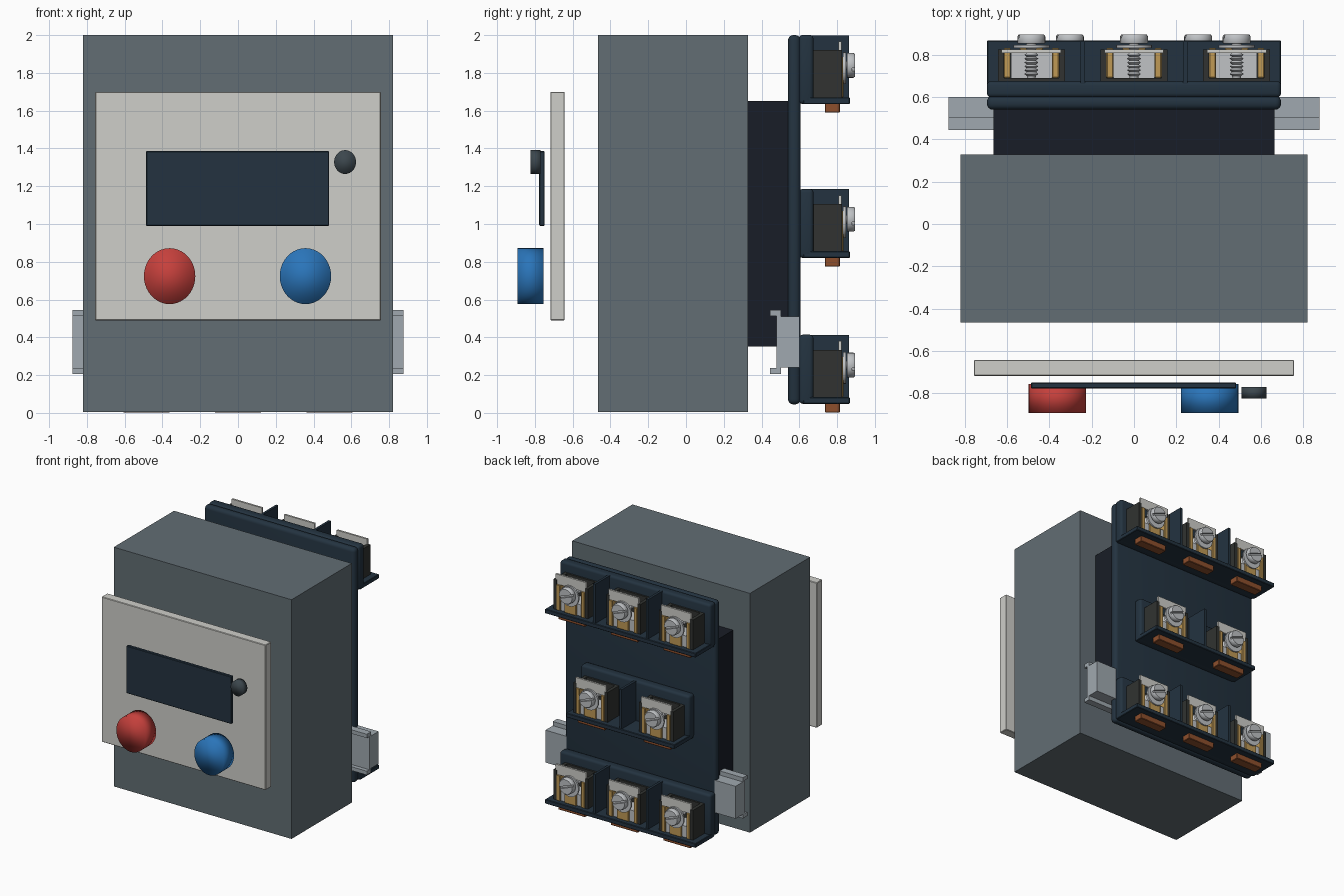
import bpy, bmesh, math
from mathutils import Matrix, Vector

if "Cube" in bpy.data.objects:
    bpy.data.objects.remove(bpy.data.objects["Cube"])


def mat(name, r, g, b):
    m = bpy.data.materials.new(name)
    lin = [(c / 255) ** 2.2 for c in (r, g, b)]
    m.diffuse_color = (*lin, 1)
    m.use_nodes = True
    m.node_tree.nodes["Principled BSDF"].inputs["Base Color"].default_value = m.diffuse_color
    return m


SLATE = mat("slate", 98, 109, 115)
BLACK = mat("black_plastic", 31, 35, 43)
NAVY = mat("navy_plastic", 40, 54, 66)
CREAM = mat("cream", 205, 205, 200)
RED = mat("red", 196, 66, 62)
BLUE = mat("blue", 46, 116, 184)
STEEL = mat("steel", 158, 167, 174)
SILVER = mat("silver", 190, 193, 196)
BRASS = mat("brass", 190, 152, 86)
OLIVE = mat("olive_black", 52, 54, 52)
COPPER = mat("copper", 140, 80, 48)
LAMP = mat("lamp_grey", 62, 72, 78)


def add(name, bm, material):
    bmesh.ops.recalc_face_normals(bm, faces=bm.faces)
    me = bpy.data.meshes.new(name)
    bm.to_mesh(me)
    bm.free()
    me.materials.append(material)
    ob = bpy.data.objects.new(name, me)
    bpy.context.collection.objects.link(ob)
    return ob


def box(name, x, y, z, material, bevel=0, segments=1):
    bm = bmesh.new()
    bmesh.ops.create_cube(bm, size=1)
    for v in bm.verts:
        v.co = Vector([(a + b) / 2 + c * (b - a) for (a, b), c in zip((x, y, z), v.co)])
    if bevel:
        bmesh.ops.bevel(bm, geom=bm.edges[:], offset=bevel, segments=segments,
                        profile=0.5, affect='EDGES')
    ob = add(name, bm, material)
    if segments > 1:
        smooth(ob)
    return ob


def smooth(ob, angle=35):
    bpy.ops.object.select_all(action='DESELECT')
    ob.select_set(True)
    bpy.context.view_layer.objects.active = ob
    bpy.ops.object.shade_smooth_by_angle(angle=math.radians(angle))


def oval(name, cx, cz, rx, rz, y, material):
    """Elliptical cylinder along y, softly shaded across its caps."""
    bm = bmesh.new()
    bmesh.ops.create_cone(bm, cap_ends=True, segments=40, radius1=1, radius2=1, depth=1)
    bmesh.ops.rotate(bm, verts=bm.verts, matrix=Matrix.Rotation(math.pi / 2, 3, 'X'))
    for v in bm.verts:
        v.co = (cx + v.co.x * rx, (y[0] + y[1]) / 2 + v.co.y * (y[1] - y[0]), cz + v.co.z * rz)
    for f in bm.faces:
        f.smooth = True
    return add(name, bm, material)


def extrude_x(name, profile, x, material):
    """Closed (y, z) profile pushed along x."""
    bm = bmesh.new()
    face = bm.faces.new([bm.verts.new((x[0], y, z)) for y, z in profile])
    new = bmesh.ops.extrude_face_region(bm, geom=[face])['geom']
    bmesh.ops.translate(bm, vec=(x[1] - x[0], 0, 0),
                        verts=[g for g in new if isinstance(g, bmesh.types.BMVert)])
    return add(name, bm, material)


def lathe_y(name, profile, material, steps=24):
    """Spin (radius, y) profile round the y axis."""
    bm = bmesh.new()
    vs = [bm.verts.new((r, y, 0)) for r, y in profile]
    es = [bm.edges.new(p) for p in zip(vs, vs[1:])]
    bmesh.ops.spin(bm, geom=vs + es, cent=(0, 0, 0), axis=(0, 1, 0),
                   angle=2 * math.pi, steps=steps)
    bmesh.ops.remove_doubles(bm, verts=bm.verts, dist=1e-5)
    return add(name, bm, material)


# Main housing and the core behind it
box("housing", (-0.82, 0.82), (-0.466, 0.328), (0.005, 2.0), SLATE)
box("rear_core", (-0.665, 0.665), (0.328, 0.545), (0.352, 1.652), BLACK)

# Floating front panel with display, lamp and two buttons
box("front_panel", (-0.757, 0.757), (-0.718, -0.642), (0.49, 1.70), CREAM, 0.004)
box("display", (-0.487, 0.483), (-0.777, -0.749), (0.99, 1.386), NAVY, 0.004)
oval("indicator_lamp", 0.567, 1.328, 0.058, 0.063, (-0.824, -0.77), LAMP)
oval("red_button", -0.362, 0.724, 0.136, 0.148, (-0.892, -0.755), RED)
oval("blue_button", 0.357, 0.724, 0.136, 0.148, (-0.892, -0.755), BLUE)

# Back plate with rounded rim
box("back_plate", (-0.695, 0.695), (0.54, 0.606), (0.045, 2.0), NAVY, 0.028, 4)

# Mounting rail: hat profile running across the back
rail = [(0.6, 0.24), (0.6, 0.51), (0.503, 0.51), (0.503, 0.545), (0.445, 0.545), (0.445, 0.513),
        (0.478, 0.513), (0.478, 0.237), (0.445, 0.237), (0.445, 0.205), (0.503, 0.205), (0.503, 0.24)]
extrude_x("mounting_rail", rail, (-0.877, 0.877), STEEL)

# Screw prototype: threaded shaft, then a slotted head
screw_profile = [(0, 0.69), (0.02, 0.69)]
for i in range(8):
    y = 0.70 + i * 0.018
    screw_profile += [(0.022, y), (0.033, y + 0.009)]
screw_profile += [(0.022, 0.85), (0.022, 0.853), (0.064, 0.853), (0.066, 0.856),
                  (0.066, 0.886), (0.06, 0.895), (0, 0.895)]
screw = lathe_y("terminal_screw", screw_profile, SILVER)
slot = box("slot_cutter", (-0.1, 0.1), (0.878, 0.92), (-0.008, 0.008), SILVER)
slot.rotation_euler.y = math.radians(20)
slot.hide_render = True
cut = screw.modifiers.new("slot", 'BOOLEAN')
cut.object, cut.solver = slot, 'EXACT'
dg = bpy.context.evaluated_depsgraph_get()
screw_mesh = bpy.data.meshes.new_from_object(screw.evaluated_get(dg))
bpy.data.objects.remove(screw)
bpy.data.objects.remove(slot)


def terminal(row, n, x, z):
    """One screw terminal standing on its shelf; z is the shelf underside."""
    tag = f"_{row}_{n}"

    def part(name, xs, ys, zs, m, bevel=0):
        return box(name + tag, (x + xs[0], x + xs[1]), ys, (z + zs[0], z + zs[1]), m, bevel)

    # insulating pocket: back wall and two cheeks
    part("pocket_back", (-0.15, 0.15), (0.67, 0.69), (0.035, 0.285), OLIVE)
    for s, side in ((-1, "left"), (1, "right")):
        part("pocket_" + side, sorted((s * 0.13, s * 0.158)), (0.67, 0.825), (0.035, 0.285), OLIVE)
        part("brass_cheek_" + side, sorted((s * 0.098, s * 0.13)), (0.69, 0.832), (0.035, 0.25), BRASS, 0.004)
    # clamp inside the pocket, brass tongue and washer
    part("clamp_block", (-0.097, 0.097), (0.69, 0.818), (0.036, 0.13), SILVER)
    part("brass_tongue", (-0.055, 0.055), (0.818, 0.834), (0.035, 0.17), BRASS, 0.004)
    w = lathe_y("washer" + tag, [(0.03, 0.832), (0.085, 0.832), (0.085, 0.846), (0.03, 0.846), (0.03, 0.832)], SILVER)
    w.location = (x, 0, z + 0.19)
    smooth(w)
    # blank label tab above, copper lead below
    part("label_tab", (-0.14, 0.14), (0.808, 0.824), (0.25, 0.332), CREAM)
    part("copper_lead", (-0.125, 0.125), (0.735, 0.815), (-0.046, 0.005), COPPER, 0.004)
    # shared screw mesh
    ob = bpy.data.objects.new("terminal_screw" + tag, screw_mesh)
    bpy.context.collection.objects.link(ob)
    ob.location = (x, 0, z + 0.205)
    smooth(ob)


# Three terminal rows: base, shelf, dividers, terminals
rows = [("top", 1.635, 0.695, (-0.485, 0, 0.485)),
        ("middle", 0.82, 0.50, (-0.303, 0.303)),
        ("bottom", 0.048, 0.695, (-0.485, 0, 0.485))]
for row, z, half, xs in rows:
    box(f"row_base_{row}", (-half, half), (0.598, 0.675), (z, z + 0.366), NAVY, 0.02, 3)
    box(f"row_shelf_{row}", (-half, half), (0.62, 0.867), (z, z + 0.036), NAVY, 0.004)
    for i, (a, b) in enumerate(zip(xs, xs[1:])):
        m = (a + b) / 2
        box(f"divider_{row}_{i}", (m - 0.01, m + 0.01), (0.65, 0.862), (z + 0.02, z + 0.364), NAVY)
    for i, x in enumerate(xs):
        terminal(row, i, x, z)
